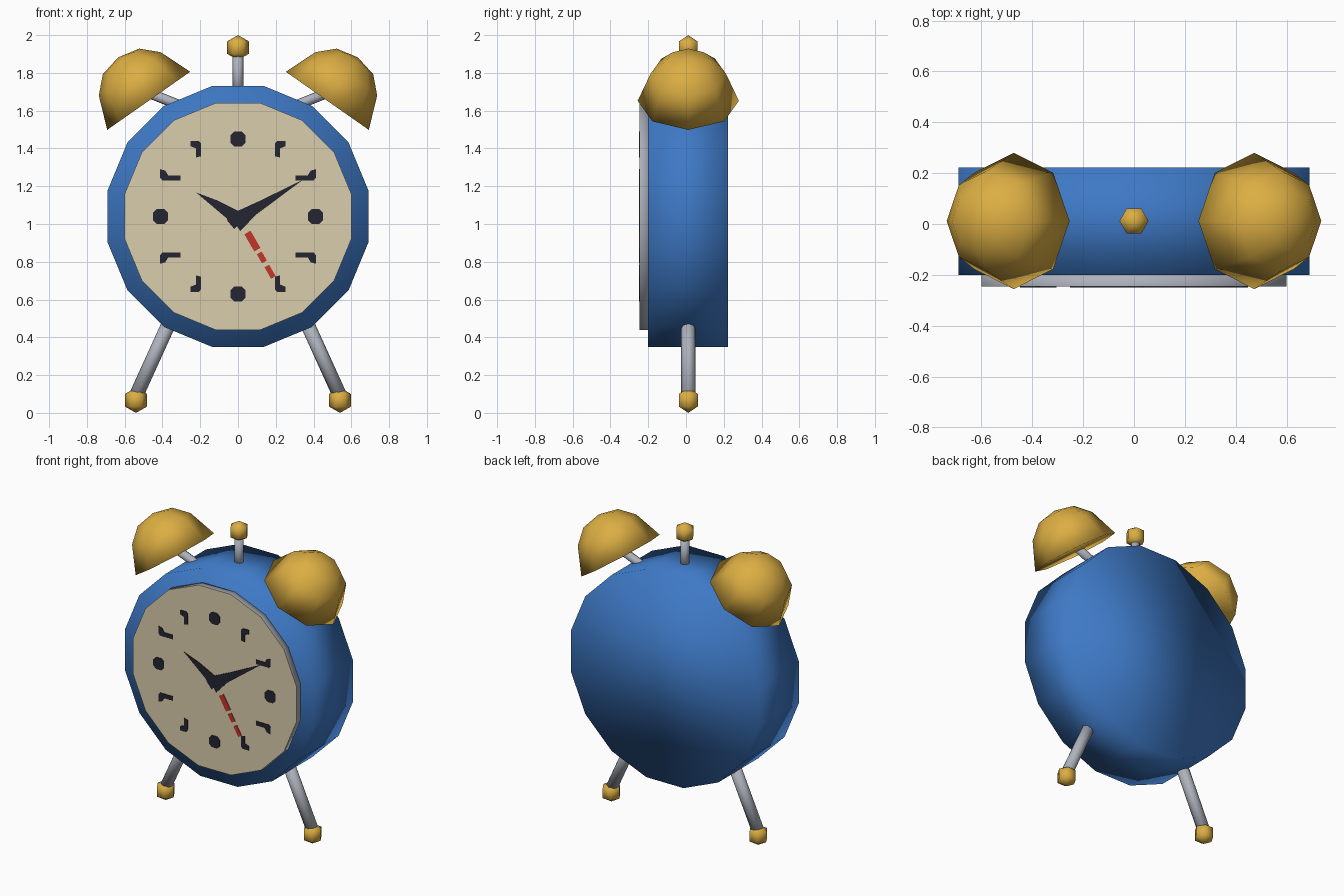
import bpy, bmesh, math
from mathutils import Matrix, Vector

if "Cube" in bpy.data.objects:
    bpy.data.objects.remove(bpy.data.objects["Cube"])

CY = 0.012      # shared depth centre of the parts
CZ = 1.04       # height of the dial centre


def srgb(r, g, b):
    f = lambda c: c / 12.92 if c <= 0.04045 else ((c + 0.055) / 1.055) ** 2.4
    return (f(r / 255), f(g / 255), f(b / 255), 1)


def material(name, *rgb):
    m = bpy.data.materials.new(name)
    m.diffuse_color = srgb(*rgb)
    m.use_nodes = True
    m.node_tree.nodes["Principled BSDF"].inputs["Base Color"].default_value = m.diffuse_color
    return m


BLUE = material("blue_paint", 62, 121, 198)
GOLD = material("brass", 220, 174, 67)
STEEL = material("steel", 174, 178, 188)
CREAM = material("cream_dial", 218, 205, 172)
DARK = material("dark_ink", 36, 37, 48)
RED = material("red_ink", 194, 53, 44)


def finish(bm, name, mat, matrix=Matrix(), smooth=True):
    bmesh.ops.recalc_face_normals(bm, faces=bm.faces)
    bmesh.ops.transform(bm, matrix=matrix, verts=bm.verts)
    for f in bm.faces:
        f.smooth = smooth
    me = bpy.data.meshes.new(name)
    bm.to_mesh(me)
    bm.free()
    me.materials.append(mat)
    ob = bpy.data.objects.new(name, me)
    bpy.context.collection.objects.link(ob)
    return ob


def lathe(name, profile, n, mat, matrix, phase=0.0):
    """Spin (radius, height) points round local z; open ends get a cap."""
    bm = bmesh.new()
    rings = []
    for r, h in profile:
        if r == 0:
            rings.append([bm.verts.new((0, 0, h))] * n)
        else:
            angs = [2 * math.pi * (i + phase) / n for i in range(n)]
            rings.append([bm.verts.new((r * math.cos(a), r * math.sin(a), h)) for a in angs])
    for a, b in zip(rings, rings[1:]):
        for i in range(n):
            j = (i + 1) % n
            bm.faces.new(list(dict.fromkeys((a[i], a[j], b[j], b[i]))))
    for ring, (r, _) in ((rings[0], profile[0]), (rings[-1], profile[-1])):
        if r > 0:
            bm.faces.new(ring)
    return finish(bm, name, mat, matrix)


def rod(name, p, q, r):
    p, q = Vector(p), Vector(q)
    rot = (q - p).to_track_quat('Z', 'Y').to_matrix().to_4x4()
    return lathe(name, [(r, 0), (r, (q - p).length)], 8, STEEL, Matrix.Translation(p) @ rot)


def ball(name, loc, r):
    h, w = r * 0.5, r * 0.866
    return lathe(name, [(0, -r), (w, -h), (w, h), (0, r)], 6, GOLD, Matrix.Translation(loc))


def plates(name, polys, mat):
    """Thin dial markings from outlines given relative to the dial centre."""
    bm = bmesh.new()
    for poly in polys:
        f = bm.faces.new([bm.verts.new((x, -0.244, CZ + z)) for x, z in poly])
        ext = bmesh.ops.extrude_face_region(bm, geom=[f], use_keep_orig=True)
        vs = [v for v in ext["geom"] if isinstance(v, bmesh.types.BMVert)]
        bmesh.ops.translate(bm, verts=vs, vec=(0, -0.005, 0))
    return finish(bm, name, mat, smooth=False)


# case and dial
FACE_BACK = Matrix.Translation((0, 0, CZ)) @ Matrix.Rotation(-math.pi / 2, 4, 'X')
lathe("case", [(0.704, -0.2), (0.704, 0.222)], 16, BLUE, FACE_BACK, 0.5)
dial = lathe("dial", [(0.612, -0.245), (0.612, -0.19)], 16, STEEL, FACE_BACK, 0.5)
dial.data.materials.append(CREAM)
for f in dial.data.polygons:
    if f.normal.y < -0.9:
        f.material_index = 1
        f.use_smooth = False

# top knob
rod("top_stem", (0, CY, 1.68), (0, CY, 1.9), 0.028)
ball("top_knob", (0, CY, 1.934), 0.066)

# bells, posts, legs and feet, on both sides
BELL = [(0.268, 0), (0.2, 0.174), (0.118, 0.255), (0, 0.281)]
for s, side in ((-1, "left"), (1, "right")):
    tilt = Matrix.Rotation(s * math.radians(35), 4, 'Y')
    lathe(side + "_bell", BELL, 8, GOLD, Matrix.Translation((s * 0.473, CY, 1.652)) @ tilt)
    rod(side + "_bell_post", (s * 0.5, CY, 1.705), (s * 0.2, CY, 1.585), 0.027)
    rod(side + "_leg", (s * 0.54, CY, 0.09), (s * 0.34, CY, 0.53), 0.038)
    ball(side + "_foot", (s * 0.54, CY, 0.067), 0.067)

# hour marks: cut-corner dots at the quarters, angled marks between
marks = []
for cx, cz in ((0, 0.41), (0.41, 0), (0, -0.41), (-0.41, 0)):
    a, b = 0.039, 0.02
    corner = [(a, b), (b, a), (-b, a), (-a, b), (-a, -b), (-b, -a), (b, -a), (a, -b)]
    marks.append([(cx + x, cz + z) for x, z in corner])
TALL = [(0.195, 0.385), (0.207, 0.4), (0.252, 0.4), (0.252, 0.372), (0.222, 0.36),
        (0.222, 0.312), (0.197, 0.318)]
WIDE = [(0.305, 0.19), (0.4, 0.19), (0.412, 0.205), (0.412, 0.25), (0.385, 0.243),
        (0.37, 0.218), (0.305, 0.218)]
for sx in (-1, 1):
    for sz in (-1, 1):
        for shape in (TALL, WIDE):
            marks.append([(sx * x, sz * z) for x, z in shape])
plates("hour_marks", marks, DARK)

# hour and minute hands, joined at the hub
plates("hands", [[(-0.222, 0.127), (-0.11, 0.085), (0, 0.03), (0.12, 0.085), (0.345, 0.195),
                  (0.09, 0.005), (0.03, -0.06), (0.012, -0.078), (-0.005, -0.052),
                  (-0.02, -0.066), (-0.055, -0.025), (-0.06, -0.01)]], DARK)

# dashed red alarm hand
d = Vector((0.5, -0.866))
w = Vector((0.866, 0.5))
start = Vector((0.05, -0.085))
dashes = []
for t0, t1, hw in ((0, 0.105, 0.019), (0.125, 0.18, 0.015), (0.205, 0.275, 0.014)):
    p, q = start + d * t0, start + d * t1
    dashes.append([tuple(p + w * hw), tuple(q + w * hw), tuple(q - w * hw), tuple(p - w * hw)])
plates("alarm_hand", dashes, RED)
